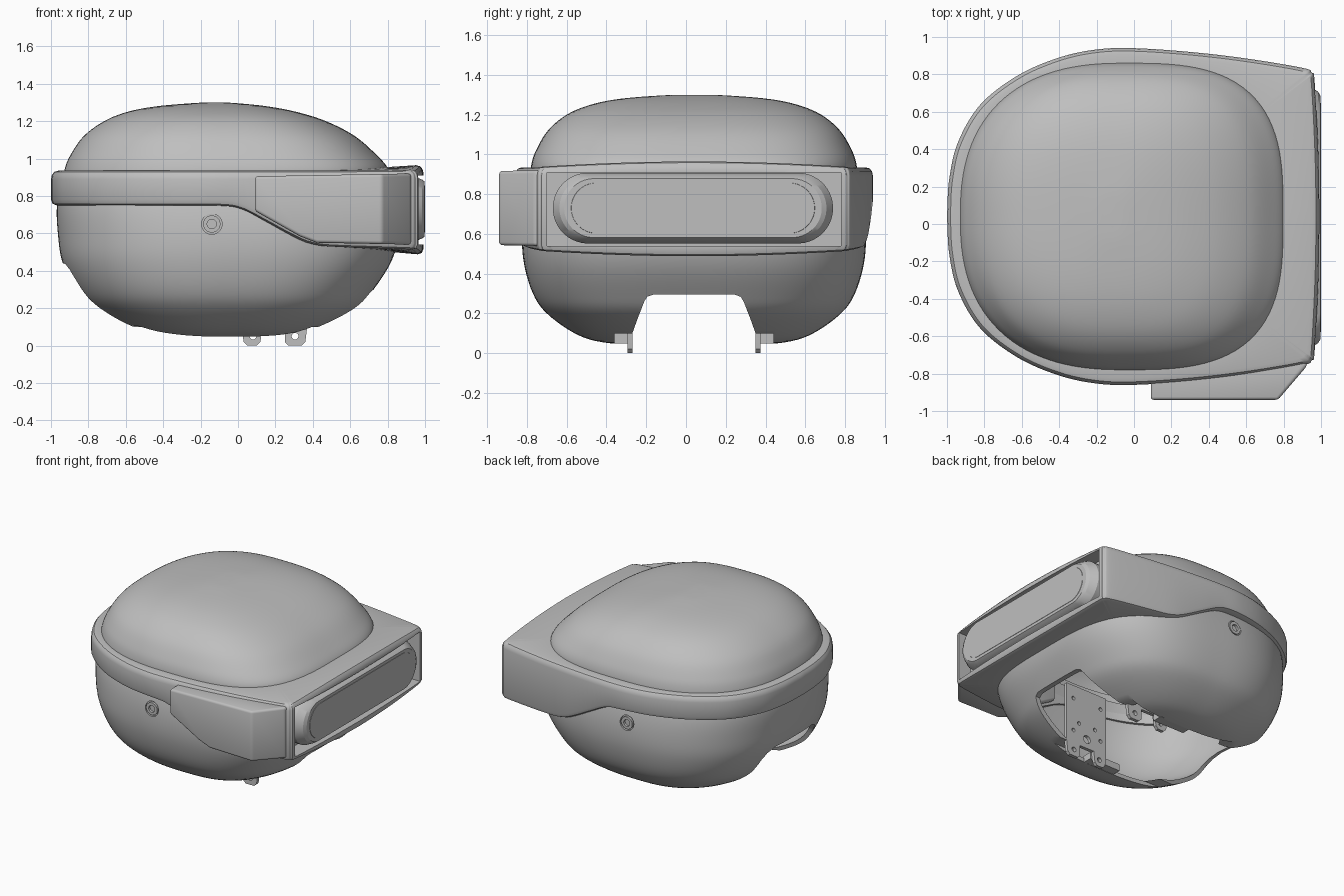
import bpy, bmesh, math
from mathutils import Vector

if "Cube" in bpy.data.objects:
    bpy.data.objects.remove(bpy.data.objects["Cube"])

CY = 0.04        # lengthwise mirror plane of the shell
SEG = 128
grey = bpy.data.materials.new("shell_grey")
grey.use_nodes = True
grey.diffuse_color = (0.52, 0.52, 0.52, 1)
grey.node_tree.nodes["Principled BSDF"].inputs["Base Color"].default_value = (0.52, 0.52, 0.52, 1)


def make(name, bm):
    bmesh.ops.recalc_face_normals(bm, faces=bm.faces)
    me = bpy.data.meshes.new(name)
    bm.to_mesh(me)
    bm.free()
    me.materials.append(grey)
    ob = bpy.data.objects.new(name, me)
    bpy.context.collection.objects.link(ob)
    return ob


def activate(ob):
    bpy.ops.object.select_all(action='DESELECT')
    ob.select_set(True)
    bpy.context.view_layer.objects.active = ob


def smooth(ob, angle=35):
    activate(ob)
    bpy.ops.object.shade_smooth_by_angle(angle=math.radians(angle))


def modify(ob, kind, **settings):
    mod = ob.modifiers.new(kind.lower(), kind)
    for key, value in settings.items():
        setattr(mod, key, value)
    activate(ob)
    bpy.ops.object.modifier_apply(modifier=mod.name)


def cut(ob, cutter):
    modify(ob, 'BOOLEAN', object=cutter, operation='DIFFERENCE', solver='EXACT')
    bpy.data.objects.remove(cutter)


def loft(name, rings, cap_start=False, cap_end=False, loop=False):
    bm = bmesh.new()
    vs = [[bm.verts.new(p) for p in r] for r in rings]
    pairs = list(zip(vs, vs[1:])) + ([(vs[-1], vs[0])] if loop else [])
    for a, b in pairs:
        for i in range(len(a)):
            j = (i + 1) % len(a)
            bm.faces.new((a[i], a[j], b[j], b[i]))
    if cap_start:
        bm.faces.new(vs[0])
    if cap_end:
        bm.faces.new(vs[-1])
    return make(name, bm)


def prism(name, a, b):
    return loft(name, [a, b], True, True)


def slab(name, plan, z0, z1):
    return prism(name, [(*p, z0) for p in plan], [(*p, z1) for p in plan])


def box(name, x, y, z):
    return slab(name, [(x[0], y[0]), (x[1], y[0]), (x[1], y[1]), (x[0], y[1])], *z)


def rod(name, x, z, r, y0, y1):
    pts = [(x + r * math.cos(t * math.pi / 16), z + r * math.sin(t * math.pi / 16)) for t in range(32)]
    return prism(name, [(p, y0, q) for p, q in pts], [(p, y1, q) for p, q in pts])


def spline(pts, steps):
    """Catmull-Rom through points of any dimension."""
    pts = [Vector(p) for p in pts]
    ext = [2 * pts[0] - pts[1]] + pts + [2 * pts[-1] - pts[-2]]
    out = []
    for a, b, c, d in zip(ext, ext[1:], ext[2:], ext[3:]):
        for k in range(steps):
            t = k / steps
            out.append(0.5 * (2 * b + (c - a) * t + (2 * a - 5 * b + 4 * c - d) * t * t
                              + (3 * b - a - 3 * c + d) * t ** 3))
    return out + [pts[-1]]


def egg(angle, x0, x1, h):
    """Plan outline: rounder at the back, squarer at the face end."""
    mid = x0 + (x1 - x0) * 0.51
    c, s = math.cos(angle), math.sin(angle)
    a, n = (x1 - mid, 3) if c > 0 else (mid - x0, 2.45)
    r = ((abs(c) / a) ** n + (abs(s) / h) ** n) ** (-1 / n)
    return mid + r * c, CY + r * s


def shell(name, levels):
    rings = []
    for z, x0, x1, h in spline(levels, 5):
        rings.append([(*egg(2 * math.pi * i / SEG, x0, x1, h), z) for i in range(SEG)])
    return loft(name, rings, cap_end=True)


# Upper dome
dome = shell("upper_dome", [
    (.89, -.935, .805, .82), (.95, -.925, .80, .818), (1.02, -.895, .74, .795),
    (1.12, -.825, .625, .735), (1.20, -.715, .47, .64), (1.25, -.59, .31, .52),
    (1.28, -.43, .15, .37), (1.297, -.23, -.02, .16), (1.3, -.14, -.11, .03)])
smooth(dome, 50)

# Lower bowl, hollow with an open channel underneath
bowl = shell("lower_bowl", [
    (.88, -.94, .80, .80), (.75, -.968, .84, .845), (.6, -.963, .86, .865),
    (.45, -.94, .82, .855), (.3, -.87, .725, .81), (.2, -.78, .635, .74),
    (.1, -.61, .455, .60), (.055, -.43, .31, .46), (.036, -.2, .06, .22), (.033, -.11, -.05, .03)])
modify(bowl, 'SOLIDIFY', thickness=.03, offset=-1)


def section(x, half):
    return [(x, CY + s * h, z) for s, seq in ((1, half), (-1, half[::-1])) for h, z in seq]


low = [(.40, -.2), (.40, .1), (.31, .1), (.285, .17), (.25, .26), (.235, .284), (.2, .296)]
high = [(.42, -.2), (.41, .1), (.40, .15), (.37, .25), (.33, .38), (.29, .43), (.22, .455)]
cut(bowl, prism("channel_cutter", section(-.6, low), section(1.2, low)))
cut(bowl, prism("rear_cutter", section(-.98, high), section(-.5, low)))
for side in (-1, 1):
    cut(bowl, rod("screw_cutter", -.14, .65, .055, CY + side * .845, CY + side * 1.0))
smooth(bowl)

# Screw bosses in both flanks
for side, label in ((-1, "right"), (1, "left")):
    boss = rod(label + "_screw_boss", -.14, .65, .046, CY + side * .80, CY + side * .862)
    cut(boss, rod("socket_cutter", -.14, .65, .025, CY + side * .84, CY + side * 1.0))
    smooth(boss)

# Belt: thin at the back, deep and slightly crowned at the face
half = spline([(-1, 0), (-.988, .2), (-.94, .40), (-.82, .60), (-.62, .755), (-.4, .85), (-.2, .893),
               (0, .90), (.3, .88), (.6, .845), (.9, .795), (.95, .77), (.966, .72),
               (.985, .35), (.992, 0)], 8)
outline = [(p.x, p.y) for p in half] + [(p.x, -p.y) for p in half[-2:0:-1]]
under = spline([(-1.1, .75), (-.4, .75), (-.1, .748), (.02, .73), (.15, .665), (.3, .585),
                (.4, .545), (.55, .528), (1.1, .515)], 8)


def crown(x, y):
    return .03 * max(0, x) ** 2 * max(0, 1 - (y / .85) ** 2)


def under_z(x, y):
    for a, b in zip(under, under[1:]):
        if a.x <= x <= b.x:
            return a.y + (b.y - a.y) * (x - a.x) / (b.x - a.x) - crown(x, y)


def top_z(x, y):
    return .935 + crown(x, y)


def belt_ring(inset, lift, height):
    return [(x * (1 - inset), CY + y * (1 - inset), height(x, y) + lift) for x, y in outline]


def belt_inner(height):
    ring = []
    for x, y in outline:
        px, py = egg(math.atan2(y, x + .048), -.91, .78, .80)
        ring.append((px, py, height(px, py - CY)))
    return ring


belt = loft("belt", [belt_inner(under_z), belt_ring(.03, 0, under_z), belt_ring(.009, .008, under_z),
                     belt_ring(0, .03, under_z), belt_ring(0, -.045, top_z), belt_ring(.005, -.022, top_z),
                     belt_ring(.018, -.006, top_z), belt_ring(.04, 0, top_z), belt_inner(top_z)], loop=True)
cut(belt, box("face_cutter", (.86, 1.2), (CY - .74, CY + .74), (.54, .91)))
smooth(belt)


# Visor: chamfered capsule inside the face recess
def capsule(x, length, r):
    pts = []
    for i in range(48):
        t = 2 * math.pi * (i + .5) / 48
        shift = math.copysign(length - r, math.cos(t))
        pts.append((x, CY - .005 + shift + r * math.cos(t), .73 + r * math.sin(t)))
    return pts


visor = loft("visor", [capsule(.84, .705, .178), capsule(.935, .705, .178), capsule(.985, .672, .157),
                       capsule(.998, .648, .148)], True, True)
smooth(visor, 25)
lens = prism("visor_lens", capsule(.995, .615, .128), capsule(1.0, .612, .126))
smooth(lens, 25)

# Side module on the right flank, tapering towards the face
profile = [(.09, .905), (.925, .92), (.925, .54), (.42, .55), (.33, .585), (.09, .72)]
module = prism("side_module", [(x, -.94, z) for x, z in profile], [(x, -.72, z) for x, z in profile])
cut(module, slab("taper_cutter", [(.74, -.975), (.98, -.695), (1.1, -1.0)], .4, 1.1))
modify(module, 'BEVEL', width=.016, segments=3, limit_method='ANGLE', angle_limit=.5)
smooth(module)

# Inner mounting plates with tabs and bolt holes
plate = [(.02, .55), (.37, .55), (.37, .1), (.36, .02), (.34, 0), (.27, 0), (.25, .02), (.25, .1),
         (.13, .1), (.12, .02), (.10, 0), (.05, 0), (.03, .02), (.02, .1)]
holes = [(.305, .05, .018), (.08, .05, .018), (.07, .2, .014), (.19, .17, .03), (.31, .2, .014),
         (.12, .27, .014), (.26, .27, .014), (.07, .45, .014), (.31, .45, .014)]
for side, label in ((-1, "right"), (1, "left")):
    y0, y1 = CY + side * .31, CY + side * .335
    ob = prism(label + "_mount_plate", [(x, y0, z) for x, z in plate], [(x, y1, z) for x, z in plate])
    for x, z, r in holes:
        cut(ob, rod("hole_cutter", x, z, r, CY + side * .25, CY + side * .4))
    smooth(ob)
    box(label + "_mount_foot", (-.12, .14), sorted((y1, CY + side * .41)), (.05, .1))
